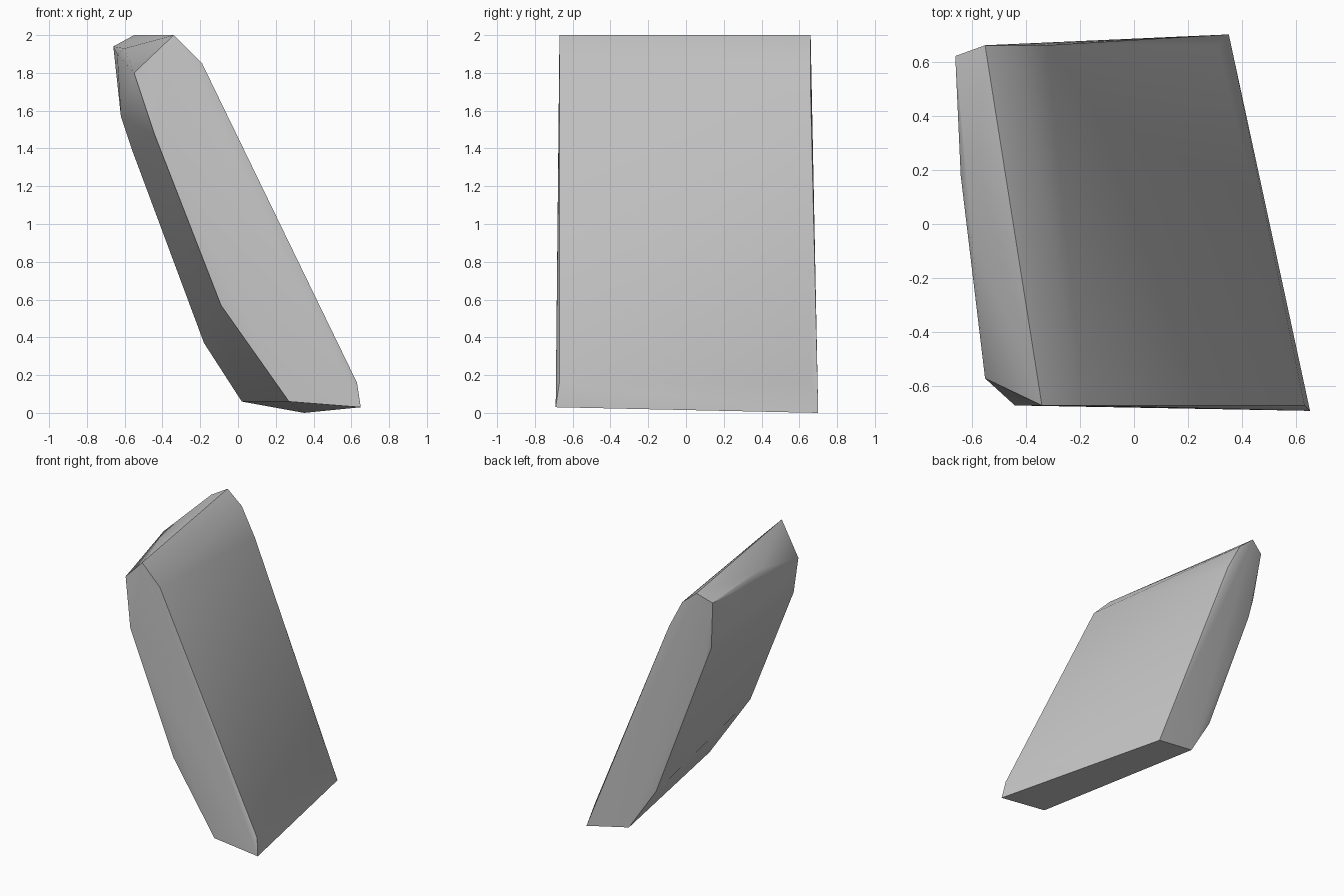
import bpy
import bmesh
from math import radians

# Remove the default cube only
default_cube = bpy.data.objects.get("Cube")
if default_cube:
    bpy.data.objects.remove(default_cube, do_unlink=True)


def flat_material(name, colour):
    material = bpy.data.materials.new(name)
    material.use_nodes = True
    material.diffuse_color = colour
    shader = material.node_tree.nodes["Principled BSDF"]
    shader.inputs["Base Color"].default_value = colour
    shader.inputs["Roughness"].default_value = 0.9
    return material


def hull_object(name, corners, material):
    """Wrap a closed convex skin around the given corners."""
    bm = bmesh.new()
    for corner in corners:
        bm.verts.new(corner)
    result = bmesh.ops.convex_hull(bm, input=bm.verts[:])
    # Drop any corner swallowed by the hull
    loose = [v for v in bm.verts if not v.link_faces]
    bmesh.ops.delete(bm, geom=loose, context="VERTS")
    bmesh.ops.recalc_face_normals(bm, faces=bm.faces[:])
    mesh = bpy.data.meshes.new(name)
    bm.to_mesh(mesh)
    bm.free()
    mesh.materials.append(material)
    obj = bpy.data.objects.new(name, mesh)
    bpy.context.collection.objects.link(obj)
    return obj


# Leaning slab outline on the front side, from the peak round to the foot
front_side = [
    (-0.34, -0.67, 2), (-0.19, -0.67, 1.85),
    (0.63, -0.67, 0.16), (0.65, -0.69, 0.03),
    (0.27, -0.67, 0.06), (-0.09, -0.65, 0.57),
    (-0.44, -0.67, 1.47), (-0.55, -0.57, 1.8),
]

# Matching outline on the back side
back_side = [
    (-0.55, 0.66, 2), (-0.43, 0.66, 1.9), (-0.32, 0.66, 1.69),
    (0.31, 0.66, 0.16), (0.35, 0.7, 0),
    (0.02, 0.66, 0.06), (-0.18, 0.62, 0.37),
    (-0.56, 0.6, 1.39), (-0.62, 0.58, 1.57), (-0.66, 0.62, 1.94),
]

# Chipped rim between the two outlines
upper_rim = [(-0.6, -0.04, 1.93), (-0.64, 0.18, 1.9)]

stone = flat_material("grey stone", (0.56, 0.56, 0.56, 1))
slab = hull_object("rock_slab", front_side + back_side + upper_rim, stone)

# Soft faces with crisp broken edges
bpy.ops.object.select_all(action="DESELECT")
slab.select_set(True)
bpy.context.view_layer.objects.active = slab
bpy.ops.object.shade_smooth_by_angle(angle=radians(30))
